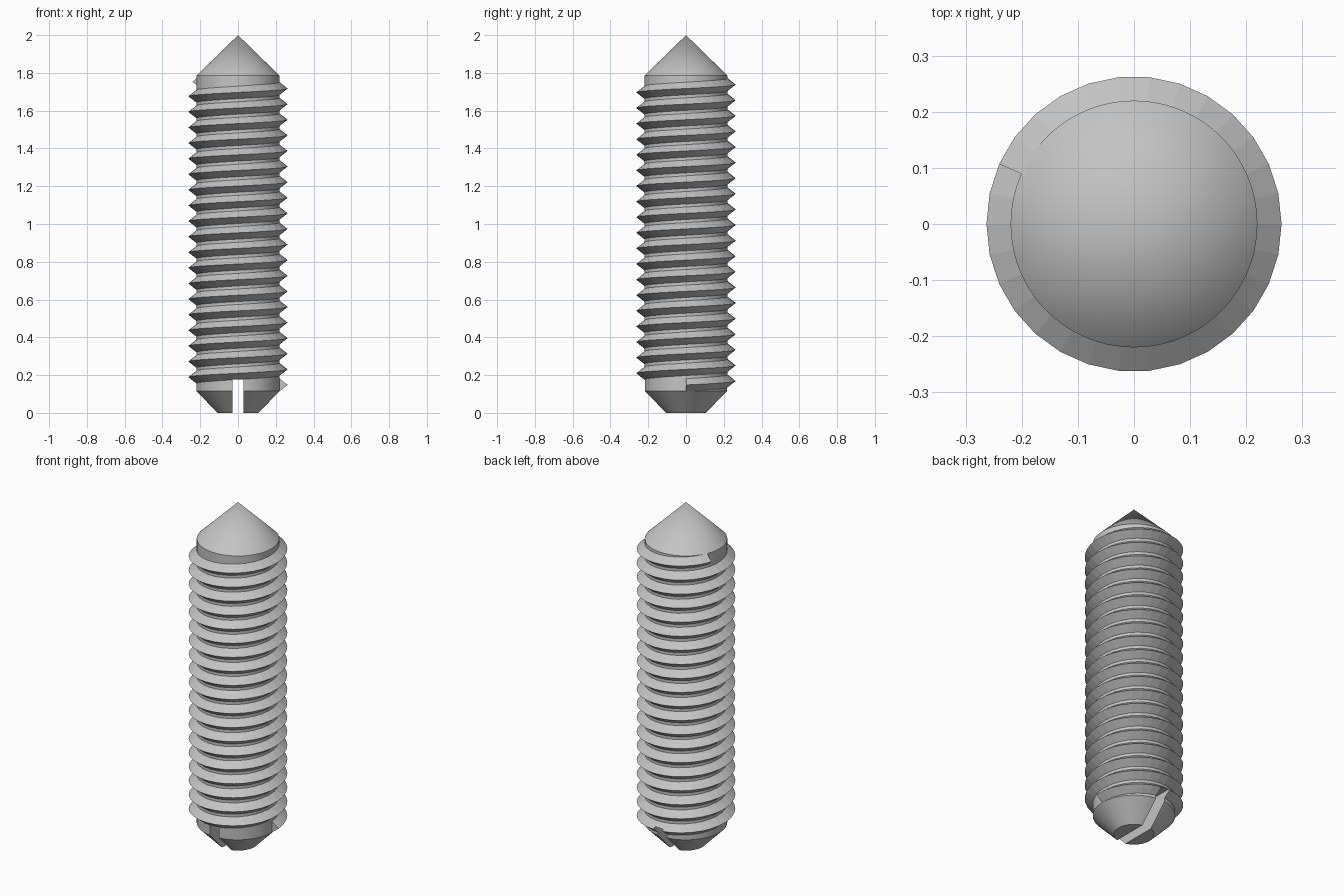
import bpy, bmesh, math

old = bpy.data.objects.get("Cube")
if old:
    bpy.data.objects.remove(old, do_unlink=True)

R_CORE, R_CREST = 0.22, 0.263
PITCH, STEPS, TOTAL = 0.0826, 30, 583     # steps per turn, steps in all
Z_START = 0.148

steel = bpy.data.materials.new("steel grey")
steel.use_nodes = True
steel.diffuse_color = (0.55, 0.55, 0.55, 1)
steel.node_tree.nodes["Principled BSDF"].inputs["Base Color"].default_value = (0.55, 0.55, 0.55, 1)


def make_object(name, bm):
    bmesh.ops.recalc_face_normals(bm, faces=bm.faces)
    mesh = bpy.data.meshes.new(name)
    bm.to_mesh(mesh)
    bm.free()
    mesh.materials.append(steel)
    obj = bpy.data.objects.new(name, mesh)
    bpy.context.collection.objects.link(obj)
    return obj


def activate(obj):
    bpy.ops.object.select_all(action="DESELECT")
    obj.select_set(True)
    bpy.context.view_layer.objects.active = obj


def ring(bm, radius, z, sides):
    return [bm.verts.new((radius * math.cos(2 * math.pi * i / sides),
                          radius * math.sin(2 * math.pi * i / sides), z))
            for i in range(sides)]


# Core: chamfered foot, straight shank and pointed tip
bm = bmesh.new()
SIDES = 60
rings = [ring(bm, r, z, SIDES) for r, z in ((0.108, 0), (R_CORE, 0.115), (R_CORE, 1.785))]
bm.faces.new(rings[0])
for low, high in zip(rings, rings[1:]):
    for i in range(SIDES):
        j = (i + 1) % SIDES
        bm.faces.new((low[i], low[j], high[j], high[i]))
tip = bm.verts.new((0, 0, 2))
for i in range(SIDES):
    bm.faces.new((rings[-1][i], rings[-1][(i + 1) % SIDES], tip))
core = make_object("shank", bm)

# Thread: triangular section swept up a right-handed helix
bm = bmesh.new()
section = ((0.213, -0.039), (R_CREST, 0), (0.213, 0.039))
previous = None
for step in range(TOTAL + 1):
    a = 2 * math.pi * step / STEPS
    z = Z_START + PITCH * step / STEPS
    current = [bm.verts.new((r * math.cos(a), r * math.sin(a), z + dz)) for r, dz in section]
    if previous:
        for i in range(3):
            j = (i + 1) % 3
            bm.faces.new((previous[i], previous[j], current[j], current[i]))
    if step in (0, TOTAL):
        bm.faces.new(current)
    previous = current
thread = make_object("thread", bm)

# Driver slot cut through the foot from front to back
bm = bmesh.new()
bmesh.ops.create_cube(bm, size=1)
bmesh.ops.scale(bm, vec=(0.058, 1, 0.378), verts=bm.verts)
bmesh.ops.translate(bm, vec=(0, 0, -0.011), verts=bm.verts)
cutter = make_object("slot_cutter", bm)
cutter.hide_render = True

for obj in (core, thread):
    activate(obj)
    cut = obj.modifiers.new("slot", "BOOLEAN")
    cut.operation = "DIFFERENCE"
    cut.solver = "EXACT"
    cut.object = cutter
    bpy.ops.object.modifier_apply(modifier=cut.name)
bpy.data.objects.remove(cutter, do_unlink=True)

activate(core)
bpy.ops.object.shade_smooth_by_angle(angle=math.radians(25))
